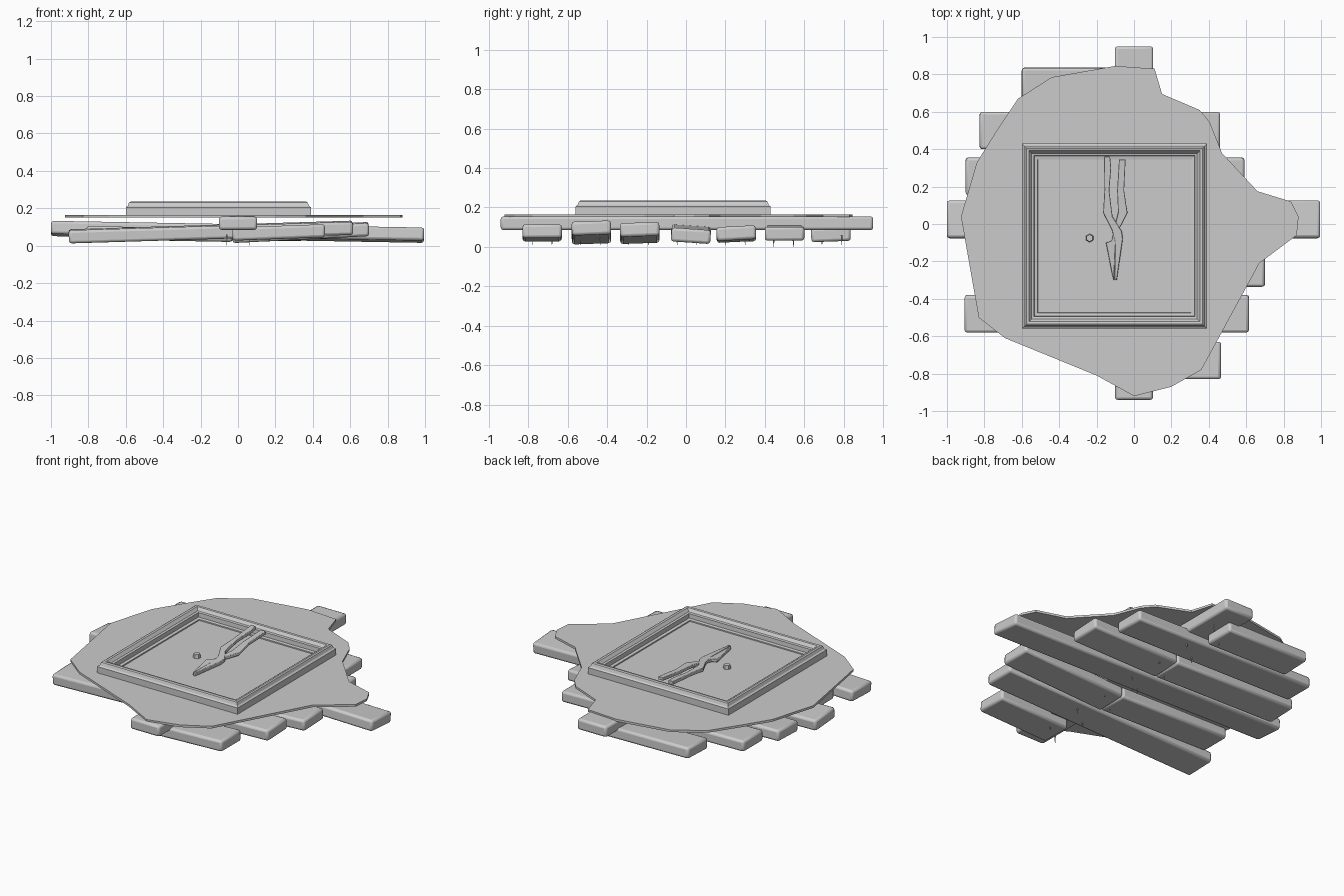
import bpy, bmesh, math
from mathutils import Matrix, Vector

cube = bpy.data.objects.get("Cube")
if cube:
    bpy.data.objects.remove(cube, do_unlink=True)

mat = bpy.data.materials.new("plain grey")
mat.use_nodes = True
mat.diffuse_color = (0.6, 0.6, 0.6, 1)
mat.node_tree.nodes["Principled BSDF"].inputs["Base Color"].default_value = (0.6, 0.6, 0.6, 1)


def finish(name, bm, bevel=0, segments=2):
    bmesh.ops.recalc_face_normals(bm, faces=bm.faces)
    mesh = bpy.data.meshes.new(name)
    bm.to_mesh(mesh)
    bm.free()
    mesh.materials.append(mat)
    obj = bpy.data.objects.new(name, mesh)
    bpy.context.collection.objects.link(obj)
    if bevel:
        mod = obj.modifiers.new("Bevel", 'BEVEL')
        mod.width, mod.segments = bevel, segments
        bpy.ops.object.select_all(action='DESELECT')
        obj.select_set(True)
        bpy.context.view_layer.objects.active = obj
        bpy.ops.object.shade_smooth_by_angle(angle=math.radians(40))
    return obj


def plank(name, start, end, width, thick, roll=0):
    """Rounded board between two end centres."""
    a, b = Vector(start), Vector(end)
    bm = bmesh.new()
    bmesh.ops.create_cube(bm, size=1)
    bmesh.ops.scale(bm, vec=((b - a).length, width, thick), verts=bm.verts)
    bmesh.ops.rotate(bm, matrix=Matrix.Rotation(math.radians(roll), 3, 'X'), verts=bm.verts)
    obj = finish(name, bm, 0.014)
    obj.rotation_euler = (b - a).to_track_quat('X', 'Z').to_euler()
    obj.location = (a + b) / 2
    return obj


def plate(name, outline, height, thick, bevel=0):
    """Extruded outline; height gives the underside z at each y."""
    bm = bmesh.new()
    face = bm.faces.new([bm.verts.new((x, y, height(y))) for x, y in outline])
    grown = bmesh.ops.extrude_face_region(bm, geom=[face])["geom"]
    bmesh.ops.translate(bm, vec=(0, 0, thick),
                        verts=[v for v in grown if isinstance(v, bmesh.types.BMVert)])
    return finish(name, bm, bevel)


# Cross boards: y, x and z of both ends, roll
boards = [
    (-0.73, -0.03, 0.062, 0.465, 0.08, 0),
    (-0.48, -0.905, 0.05, 0.615, 0.096, 2),
    (-0.235, -0.81, 0.07, -0.03, 0.055, 0),
    (-0.235, -0.03, 0.052, 0.70, 0.089, 2),
    (0.025, -1.0, 0.092, 0.995, 0.056, -4),
    (0.255, -0.90, 0.078, -0.03, 0.06, 2),
    (0.255, -0.03, 0.06, 0.59, 0.07, 3),
    (0.50, -0.825, 0.088, 0.46, 0.066, 0),
    (0.735, -0.60, 0.07, -0.02, 0.062, 2),
]
for i, (y, x1, z1, x2, z2, roll) in enumerate(boards):
    plank(f"cross_board_{i + 1}", (x1, y, z1), (x2, y, z2), 0.2, 0.07, roll)
plank("upright_board", (0, -0.94, 0.12), (0, 0.95, 0.12), 0.205, 0.07)

# Nail tips poking out below the boards
for row in range(7):
    for side in (-1, 1):
        bm = bmesh.new()
        bmesh.ops.create_cone(bm, cap_ends=True, segments=6, radius1=0.001, radius2=0.005, depth=0.05)
        nail = finish("nail_tip", bm)
        nail.location = (side * 0.06, -0.73 + row * 0.245 + side * 0.05, 0.025 if row == 5 else 0.035)

# Ragged sheet
sheet = [(-0.1, 0.845), (0.11, 0.83), (0.15, 0.695), (0.35, 0.61), (0.405, 0.545),
         (0.47, 0.38), (0.66, 0.175), (0.84, 0.12), (0.88, 0.04), (0.87, -0.06),
         (0.67, -0.21), (0.36, -0.78), (0.2, -0.87), (0, -0.92), (-0.2, -0.81),
         (-0.69, -0.61), (-0.83, -0.5), (-0.925, 0.04), (-0.84, 0.33), (-0.74, 0.49),
         (-0.62, 0.67), (-0.44, 0.785)]
plate("ragged_sheet", sheet, lambda y: 0.151, 0.014)

# Moulded square frame swept from its profile: half size and z
CENTRE = Vector((-0.105, -0.065, 0))
profile = [(0.495, 0.155), (0.495, 0.205), (0.485, 0.212), (0.478, 0.23), (0.47, 0.235),
           (0.457, 0.233), (0.443, 0.215), (0.43, 0.212), (0.428, 0.185), (0.41, 0.182),
           (0.408, 0.155)]
bm = bmesh.new()
rings = [[bm.verts.new(CENTRE + Vector((sx * r, sy * r, z)))
          for sx, sy in ((-1, -1), (1, -1), (1, 1), (-1, 1))] for r, z in profile]
for a, b in zip(rings, rings[1:] + rings[:1]):
    for k in range(4):
        n = (k + 1) % 4
        bm.faces.new((a[k], a[n], b[n], b[k]))
finish("picture_frame", bm)

# Backing panel inside the frame
square = [(CENTRE.x + sx * 0.42, CENTRE.y + sy * 0.42) for sx, sy in ((-1, -1), (1, -1), (1, 1), (-1, 1))]
plate("backing_panel", square, lambda y: 0.16, 0.015)


# Pliers: two crossing halves, handles resting on the frame edge
def lean(y):
    return 0.178 + 0.035 * max(0, y + 0.05) / 0.4


left_half = [(-0.16, 0.36), (-0.128, 0.36), (-0.122, 0.3), (-0.132, 0.18), (-0.115, 0.04),
             (-0.065, -0.04), (-0.06, -0.08), (-0.092, -0.3), (-0.104, -0.3), (-0.1, -0.1),
             (-0.118, -0.03), (-0.165, 0.06), (-0.158, 0.18)]
right_half = [(-0.08, 0.345), (-0.045, 0.345), (-0.053, 0.18), (-0.035, 0.06), (-0.065, 0.0),
              (-0.085, -0.03), (-0.1, -0.12), (-0.108, -0.3), (-0.115, -0.28), (-0.15, -0.1),
              (-0.12, -0.09), (-0.1, 0.0), (-0.085, 0.06), (-0.09, 0.18)]
plate("pliers_left_half", left_half, lean, 0.022, 0.003)
plate("pliers_right_half", right_half, lean, 0.02, 0.003)

# Small loose nut
bm = bmesh.new()
bmesh.ops.create_cone(bm, cap_ends=True, segments=6, radius1=0.023, radius2=0.019, depth=0.025)
finish("loose_nut", bm).location = (-0.237, -0.075, 0.187)
